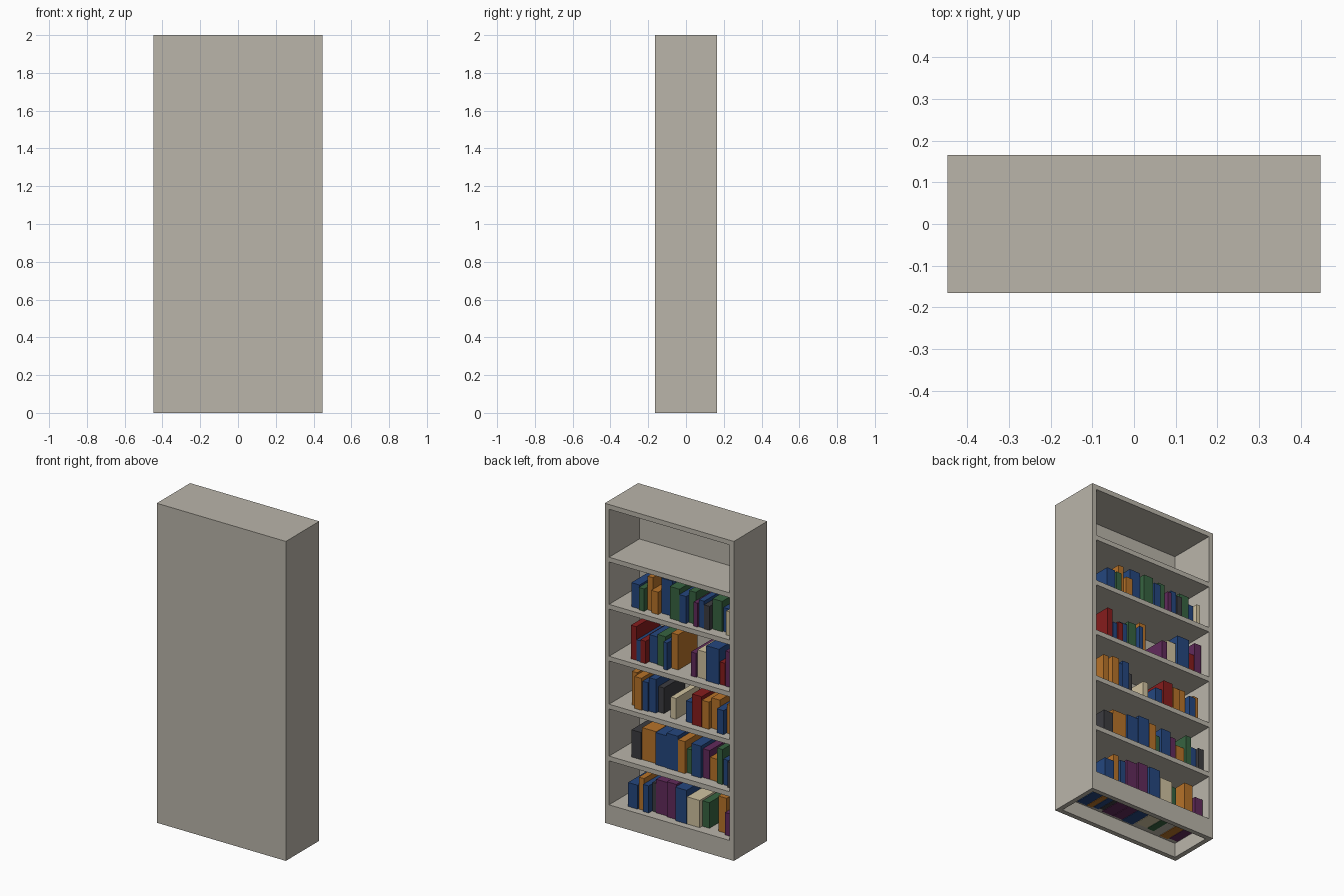
import bpy
import bmesh
import random
from mathutils import Matrix, Vector

cube = bpy.data.objects.get("Cube")
if cube:
    bpy.data.objects.remove(cube, do_unlink=True)
random.seed(4)

COLOURS = {
    "N": ("warm_grey", (0.49, 0.46, 0.40)),
    "B": ("navy_blue", (0.018, 0.062, 0.21)),
    "O": ("ochre_orange", (0.47, 0.17, 0.022)),
    "R": ("dark_red", (0.24, 0.012, 0.012)),
    "G": ("forest_green", (0.038, 0.125, 0.052)),
    "P": ("plum_purple", (0.12, 0.023, 0.105)),
    "K": ("charcoal", (0.045, 0.045, 0.051)),
    "C": ("cream", (0.63, 0.54, 0.35)),
}
MATS = {}
for key, (name, rgb) in COLOURS.items():
    mat = bpy.data.materials.new(name)
    mat.use_nodes = True
    mat.diffuse_color = (*rgb, 1)
    bsdf = next(n for n in mat.node_tree.nodes if n.type == "BSDF_PRINCIPLED")
    bsdf.inputs["Base Color"].default_value = (*rgb, 1)
    MATS[key] = mat


def box(name, colour, lo, hi):
    """Box between two opposite corners."""
    lo, hi = Vector(lo), Vector(hi)
    bm = bmesh.new()
    bmesh.ops.create_cube(
        bm, size=1,
        matrix=Matrix.Translation((lo + hi) / 2) @ Matrix.Diagonal((*(hi - lo), 1)))
    mesh = bpy.data.meshes.new(name)
    bm.to_mesh(mesh)
    bm.free()
    mesh.materials.append(MATS[colour])
    obj = bpy.data.objects.new(name, mesh)
    bpy.context.collection.objects.link(obj)
    return obj


W, D, H, T = 0.447, 0.165, 2.0, 0.03   # half width, half depth, height, board
IN = W - T                             # half of the inner width
PANEL = -D + T                         # inner face of the closed side

# Case: sides, top, closed panel and plinth rail
for side, s in (("left", 1), ("right", -1)):
    a, b = sorted((s * IN, s * W))
    box(f"{side}_side", "N", (a, -D, 0), (b, D, H))
box("top_board", "N", (-IN, -D, H - T), (IN, D, H))
box("closed_panel", "N", (-IN, -D, 0), (IN, PANEL, H - T))
box("plinth_rail", "N", (-IN, D - T, 0), (IN, D, 0.12))

# Shelves, listed by the height of their upper face
SHELVES = [0.12, 0.425, 0.75, 1.05, 1.375, 1.67]
for i, z in enumerate(SHELVES):
    rear = D - T if i == 0 else D
    box(f"shelf_{i + 1}", "N", (-IN, PANEL, z - T), (IN, rear, z))

# Books: colour, start (cm from the left outer side), height (cm); "-" is a gap
ROWS = [
    [("B", 13, 15), ("O", 20, 20), ("B", 24, 17), ("K", 28, 18), ("P", 31, 21),
     ("P", 39, 22), ("B", 46, 21), ("C", 54, 17), ("G", 63, 16), ("-", 68, 0),
     ("O", 74, 22), ("P", 80, 14), ("-", 86, 0)],
    [("K", 14, 17), ("O", 21, 20), ("B", 31, 20), ("B", 39, 22), ("O", 47, 20),
     ("G", 52, 15), ("B", 56, 20), ("P", 63, 18), ("O", 68, 14), ("G", 74, 22),
     ("B", 78, 16), ("K", 82, 16), ("-", 86, 0)],
    [("O", 14, 21), ("O", 18, 20), ("B", 23, 18), ("B", 27, 21), ("K", 32, 16),
     ("-", 36, 0), ("C", 42, 13), ("-", 46, 0), ("B", 52, 13), ("R", 57, 19),
     ("O", 64, 17), ("O", 69, 19), ("B", 75, 15), ("O", 80, 18), ("-", 84, 0)],
    [("R", 15, 21), ("B", 19, 13), ("R", 22, 14), ("B", 26, 17), ("G", 32, 19),
     ("B", 38, 17), ("O", 41, 22), ("-", 46, 0), ("P", 56, 15), ("C", 60, 17),
     ("B", 67, 22), ("R", 76, 14), ("P", 80, 22), ("-", 85, 0)],
    [("B", 15, 15), ("G", 21, 14), ("O", 25, 21), ("O", 29, 14), ("B", 34, 22),
     ("G", 42, 20), ("B", 49, 17), ("G", 54, 20), ("P", 59, 15), ("B", 62, 17),
     ("K", 66, 15), ("G", 70, 19), ("B", 77, 15), ("C", 81, 15), ("-", 84, 0)],
]
for r, row in enumerate(ROWS):
    # the lowest row stands through its shelf
    foot = SHELVES[r] - T - 0.004 if r == 0 else SHELVES[r]
    for n, (book, nxt) in enumerate(zip(row, row[1:])):
        colour, start, tall = book
        if colour == "-":
            continue
        x1 = W - start / 100
        x0 = W - nxt[1] / 100 + 0.003
        spine = D - random.uniform(0.035, 0.075)
        rear = PANEL + random.uniform(0.01, 0.04)
        box(f"shelf_{r + 1}_book_{n + 1}", colour,
            (x0, rear, foot), (x1, spine, SHELVES[r] + tall / 100))
